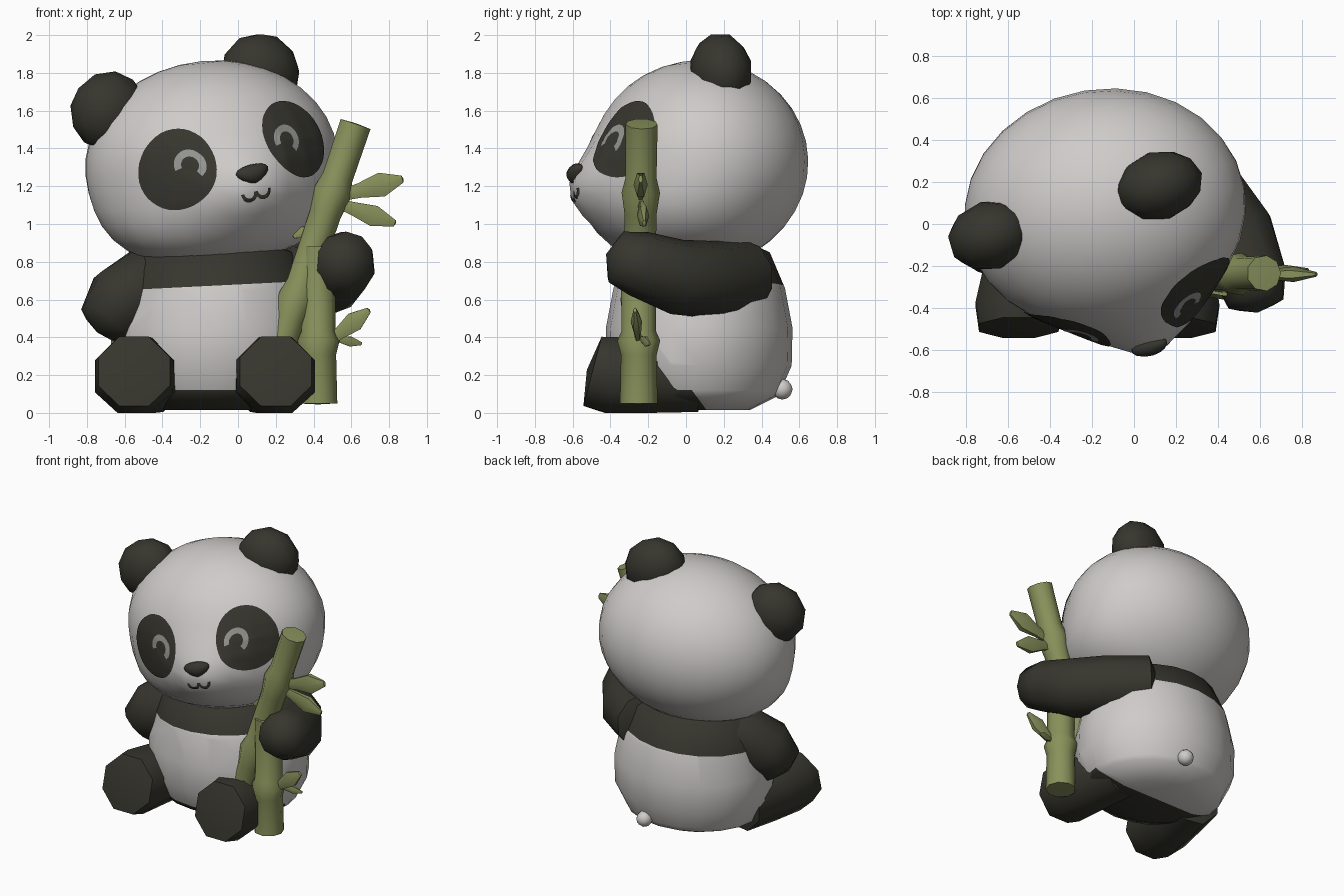
import bpy, bmesh, math
from mathutils import Matrix, Vector
from mathutils.bvhtree import BVHTree

if "Cube" in bpy.data.objects:
    bpy.data.objects.remove(bpy.data.objects["Cube"])


def material(name, rgb):
    m = bpy.data.materials.new(name)
    m.diffuse_color = (*rgb, 1)
    m.use_nodes = True
    m.node_tree.nodes["Principled BSDF"].inputs["Base Color"].default_value = m.diffuse_color
    return m


WHITE = material("warm white fur", (0.62, 0.60, 0.585))
DARK = material("charcoal fur", (0.037, 0.036, 0.027))
GREEN = material("bamboo green", (0.25, 0.285, 0.105))
GREY = material("eye glint grey", (0.30, 0.30, 0.28))


def finish(name, bm, mats, angle=60):
    bmesh.ops.recalc_face_normals(bm, faces=bm.faces)
    me = bpy.data.meshes.new(name)
    bm.to_mesh(me)
    bm.free()
    for m in mats:
        me.materials.append(m)
    ob = bpy.data.objects.new(name, me)
    bpy.context.collection.objects.link(ob)
    bpy.ops.object.select_all(action='DESELECT')
    ob.select_set(True)
    bpy.context.view_layer.objects.active = ob
    bpy.ops.object.shade_smooth_by_angle(angle=math.radians(angle))
    return ob


def tube(name, pts, mat, sides=10, cap=0.4, flat=1.0, angle=60, ref=(0, 0, 1)):
    """Tube through (x, y, z, radius) points, with domed or flat ends."""
    bm = bmesh.new()
    P = [Vector(p[:3]) for p in pts]
    rings = []
    for i, p in enumerate(P):
        t = (P[min(i + 1, len(P) - 1)] - P[max(i - 1, 0)]).normalized()
        u = t.cross(Vector(ref)).normalized()
        v = u.cross(t).normalized()
        ring = []
        for k in range(sides):
            a = 2 * math.pi * (k + 0.5) / sides
            q = p + pts[i][3] * (math.cos(a) * u + flat * math.sin(a) * v)
            q.z = max(q.z, 0)
            ring.append(bm.verts.new(q))
        rings.append(ring)
    for a, b in zip(rings, rings[1:]):
        for k in range(sides):
            j = (k + 1) % sides
            bm.faces.new((a[k], a[j], b[j], b[k]))
    for ring, i, n in ((rings[0], 0, 1), (rings[-1], -1, -2)):
        tip = bm.verts.new(P[i] + (P[i] - P[n]).normalized() * pts[i][3] * cap)
        for k in range(sides):
            bm.faces.new((ring[k], ring[(k + 1) % sides], tip))
    return finish(name, bm, [mat], angle)


# Body: turned profile, dark shoulder band above and dark seat in front below
profile = [(0.3, 0.015), (0.47, 0.09), (0.55, 0.25), (0.555, 0.45), (0.51, 0.66), (0.42, 0.85), (0.2, 0.94)]
bm = bmesh.new()
N = 20
rings = [[bm.verts.new((-0.12 + r * math.cos(2 * math.pi * k / N), 0.07 + 0.89 * r * math.sin(2 * math.pi * k / N), z))
          for k in range(N)] for r, z in profile]
for a, b in zip(rings, rings[1:]):
    for k in range(N):
        bm.faces.new((a[k], a[(k + 1) % N], b[(k + 1) % N], b[k]))
bm.faces.new(rings[0])
bm.faces.new(rings[-1])
for co, no in (((0, 0, 0.68), (-0.05, 0, 1)), ((0, 0, 0.12), (0, 0, 1)), ((0, 0.12, 0), (0, 1, 0.74))):
    bmesh.ops.bisect_plane(bm, geom=bm.verts[:] + bm.edges[:] + bm.faces[:], plane_co=co, plane_no=no)
for f in bm.faces:
    c = f.calc_center_median()
    f.material_index = int(c.z - 0.05 * c.x > 0.68 or (c.z < 0.12 and c.y + 0.74 * c.z < 0.12))
finish("body", bm, [WHITE, DARK])

# Tail
bm = bmesh.new()
bmesh.ops.create_icosphere(bm, subdivisions=2, radius=0.055, matrix=Matrix.Translation((-0.02, 0.51, 0.125)))
finish("tail", bm, [WHITE])

# Arms and legs
tube("right_arm", [(0.12, 0.3, 0.72, 0.2), (0.34, 0.14, 0.705, 0.205), (0.48, -0.05, 0.72, 0.2),
                   (0.56, -0.25, 0.79, 0.175), (0.58, -0.37, 0.825, 0.14)], DARK)
tube("left_arm", [(-0.3, 0.12, 0.71, 0.21), (-0.46, 0.03, 0.68, 0.215), (-0.62, -0.06, 0.58, 0.205),
                  (-0.71, -0.11, 0.47, 0.15)], DARK, ref=(0, 1, 0))
for name, x, dx in (("left_leg", -0.55, 0.08), ("right_leg", 0.2, -0.06)):
    tube(name, [(x + dx, 0.05, 0.19, 0.2), (x + dx * 0.4, -0.2, 0.19, 0.21),
                (x, -0.4, 0.195, 0.225), (x, -0.495, 0.22, 0.205)], DARK, sides=8, cap=0.15)

# Head frame: turned and tilted to one side
X, Y, Z = Vector((0.931, 0.274, 0.241)), Vector((-0.283, 0.959, 0)), Vector((-0.231, -0.068, 0.970))
HEAD = Matrix((X, Y, Z)).transposed().to_4x4()
HEAD.translation = (-0.14, 0.07, 1.32)

# Head: ellipsoid with full cheeks, tilted less than the face, muzzle pulled forward
bm = bmesh.new()
bmesh.ops.create_uvsphere(bm, u_segments=28, v_segments=18, radius=1)
skull = Matrix.Rotation(math.radians(8), 3, 'Y') @ Matrix.Rotation(math.radians(-7), 3, 'Z')
for v in bm.verts:
    low = max(0, -v.co.z) ** 2
    v.co = Vector((v.co.x * 0.675, v.co.y * 0.575, v.co.z * 0.545))
    full = 1 + 0.45 * low * min(1, max(0, (0.3 - v.co.y) / 0.6))
    v.co.x *= full
    v.co.y *= full
    v.co = skull @ v.co
    if v.co.y < 0:
        v.co.y -= 0.15 * math.exp(-(v.co.x / 0.28) ** 2 - ((v.co.z + 0.13) / 0.19) ** 2)
surface = BVHTree.FromBMesh(bm)
bm.transform(HEAD)
finish("head", bm, [WHITE])


def face_plate(name, cx, cz, rx, rz, mat, inner=0.0, a0=0, a1=360, tilt=0, lift=0.006):
    """Disc or arc laid thinly on the front of the head."""
    bm = bmesh.new()
    seg, rows, rot = 40, 8 if inner == 0 else 2, math.radians(tilt)
    grid = []
    for i in range(rows + 1):
        s = max(inner + (1 - inner) * i / rows, 0.01)
        row = []
        for k in range(seg + 1):
            a = math.radians(a0 + (a1 - a0) * k / seg)
            x, z = rx * s * math.cos(a), rz * s * math.sin(a)
            x, z = cx + x * math.cos(rot) - z * math.sin(rot), cz + x * math.sin(rot) + z * math.cos(rot)
            hit, normal = surface.ray_cast(Vector((x, -2, z)), Vector((0, 1, 0)))[:2]
            if normal.y > 0:
                normal = -normal
            row.append(bm.verts.new(HEAD @ (hit + normal * lift)))
        grid.append(row)
    for a, b in zip(grid, grid[1:]):
        for k in range(seg):
            bm.faces.new((a[k], b[k], b[k + 1], a[k + 1]))
    bmesh.ops.remove_doubles(bm, verts=bm.verts, dist=0.0005)
    return finish(name, bm, [mat])


# Ears, eye patches, eye glints and mouth, on both sides of the head
for side, s, ex in (("left", -1, -0.475), ("right", 1, 0.39)):
    bm = bmesh.new()
    bmesh.ops.create_icosphere(bm, subdivisions=2, radius=1)
    bm.transform(HEAD @ Matrix.Translation((ex, 0.035, 0.405)) @ Matrix.Rotation(s * 0.7, 4, 'Y')
                 @ Matrix.Diagonal((0.215, 0.165, 0.205, 1)))
    finish(side + "_ear", bm, [DARK])
    face_plate(side + "_eye_patch", s * 0.328, 0.05, 0.175, 0.215, DARK, tilt=s * 25)
    face_plate(side + "_eye_glint", s * 0.27, 0.06, 0.075, 0.08, GREY, inner=0.55, a0=-60, a1=190, lift=0.009)
    face_plate(side + "_mouth", s * 0.038, -0.15, 0.045, 0.05, DARK, inner=0.6, a0=180, a1=360)

# Nose: rounded wedge, narrower at the bottom
nose = surface.ray_cast(Vector((0, -2, -0.06)), Vector((0, 1, 0)))[0]
bm = bmesh.new()
bmesh.ops.create_uvsphere(bm, u_segments=14, v_segments=8, radius=1)
for v in bm.verts:
    v.co = nose + Vector((0.01 + v.co.x * (0.085 + 0.035 * v.co.z), v.co.y * 0.045, v.co.z * 0.052))
bm.transform(HEAD)
finish("nose", bm, [DARK])


# Bamboo stalks with swollen joints
def stalk(name, p0, p1, r, joints):
    stops = [(0, r * 1.05), (1, r)]
    for t in joints:
        stops += [(t - 0.09, r), (t, r * 1.2), (t + 0.06, r * 0.97)]
    a, b = Vector(p0), Vector(p1)
    tube(name, [(*a.lerp(b, t), rr) for t, rr in sorted(stops)], GREEN, sides=9, cap=0.05, angle=45, ref=(0, 1, 0))


stalk("upright_stalk", (0.425, -0.25, 0.05), (0.42, -0.25, 0.88), 0.096, [0.4])
stalk("leaning_stalk", (0.19, -0.25, 0.25), (0.62, -0.235, 1.53), 0.086, [0.28, 0.72])


# Bamboo leaves: narrow stem, wide middle, pointed end
def leaf(name, p0, p1, w):
    a, b = Vector(p0), Vector(p1)
    tube(name, [(*a.lerp(b, t), w * k) for t, k in ((0, 0.45), (0.3, 0.6), (0.65, 1), (0.97, 0.3))],
         GREEN, sides=6, cap=0.3, flat=0.5, angle=40, ref=(0, 1, 0))


leaf("upper_leaf", (0.54, -0.24, 1.15), (0.88, -0.24, 1.24), 0.075)
leaf("side_leaf", (0.5, -0.24, 1.12), (0.84, -0.22, 1.0), 0.065)
leaf("lower_leaf", (0.46, -0.25, 0.36), (0.7, -0.27, 0.55), 0.06)
leaf("small_leaf", (0.48, -0.25, 0.4), (0.66, -0.19, 0.365), 0.03)
leaf("inner_leaf", (0.44, -0.22, 1.0), (0.29, -0.24, 0.93), 0.035)
